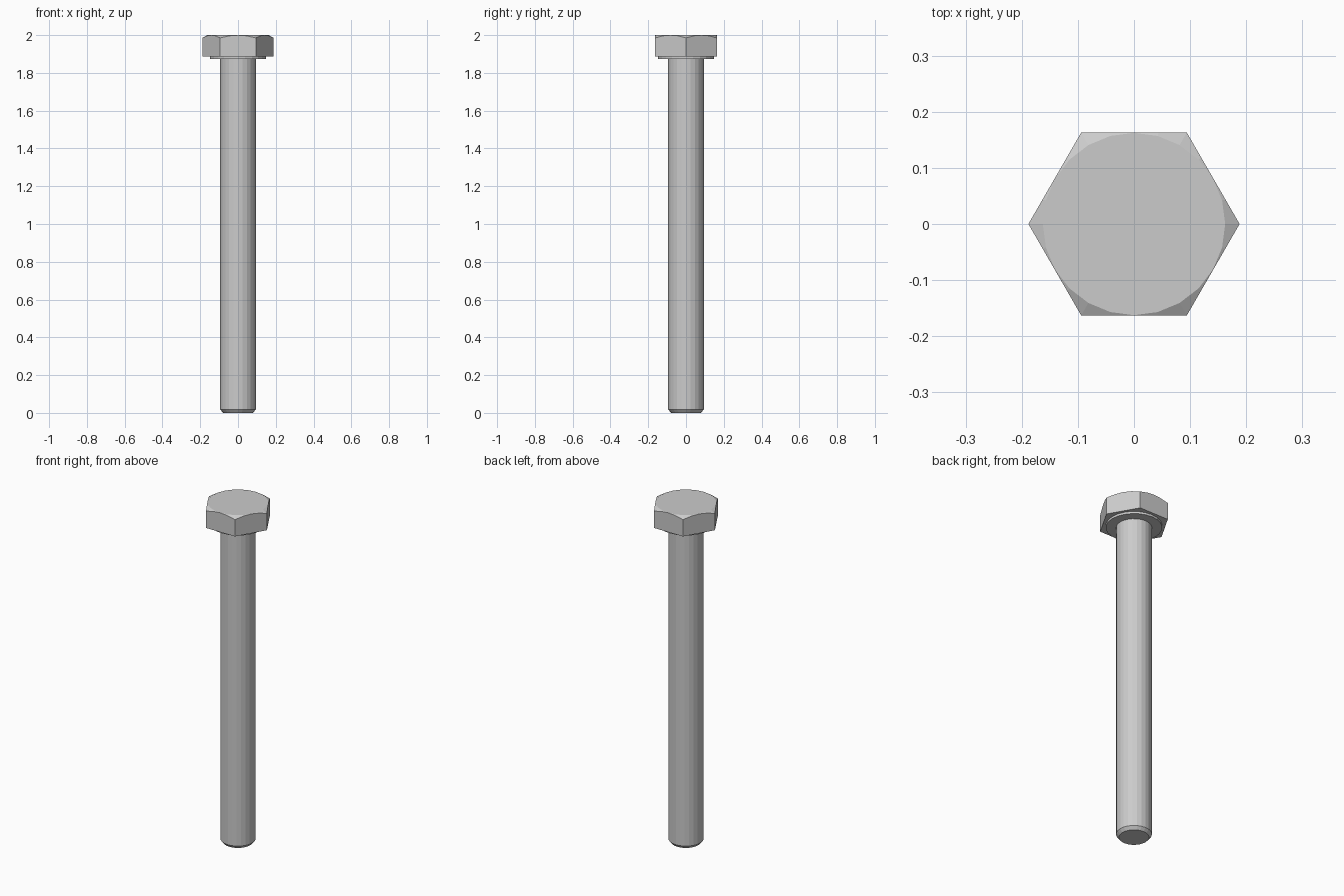
import bpy, bmesh
from math import sin, cos, tan, pi, radians

if "Cube" in bpy.data.objects:
    bpy.data.objects.remove(bpy.data.objects["Cube"])

SEGMENTS = 24
APOTHEM = 0.163          # half the distance across the head's flats
TOP_R = 0.1625           # edge of the chamfer on the head's top face
ANGLES = [2 * pi * i / SEGMENTS for i in range(SEGMENTS)]


def hex_radius(a):
    """Distance from the axis to the hexagon outline, corners on the x axis."""
    return APOTHEM / cos(a % (pi / 3) - pi / 6)


def ring(bm, radius, z):
    """Closed ring of vertices; radius and z are functions of the angle."""
    return [bm.verts.new((radius(a) * cos(a), radius(a) * sin(a), z(a))) for a in ANGLES]


def circle(bm, r, z):
    return ring(bm, lambda a: r, lambda a: z)


bm = bmesh.new()
rings = [
    # shank with chamfered tip
    circle(bm, 0.079, 0.0),
    circle(bm, 0.094, 0.018),
    circle(bm, 0.094, 1.873),
    # washer face under the head
    circle(bm, 0.148, 1.873),
    circle(bm, 0.148, 1.886),
    # hexagonal head, its rim cut by a 30 degree cone
    ring(bm, hex_radius, lambda a: 1.886),
    ring(bm, hex_radius, lambda a: 2.0 - (hex_radius(a) - TOP_R) * tan(radians(30))),
    circle(bm, TOP_R, 2.0),
]

# skin between neighbouring rings, then cap both ends
for low, high in zip(rings, rings[1:]):
    for i in range(SEGMENTS):
        j = (i + 1) % SEGMENTS
        bm.faces.new((low[i], low[j], high[j], high[i]))
bm.faces.new(rings[0][::-1])
bm.faces.new(rings[-1])
bmesh.ops.recalc_face_normals(bm, faces=bm.faces)

mesh = bpy.data.meshes.new("hex_bolt")
bm.to_mesh(mesh)
bm.free()
bolt = bpy.data.objects.new("hex_bolt", mesh)
bpy.context.collection.objects.link(bolt)
